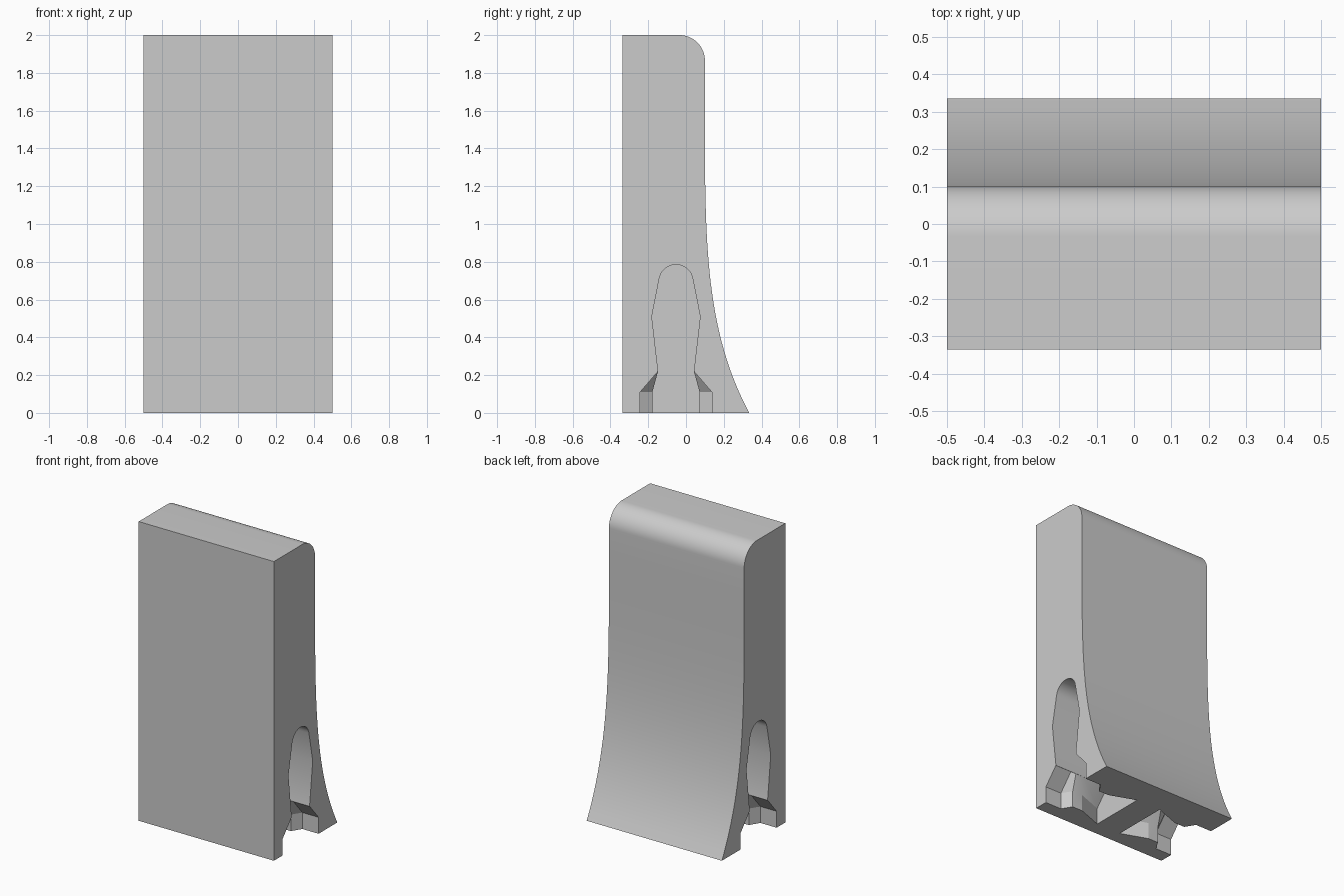
import bpy, bmesh, math

cube = bpy.data.objects.get("Cube")
if cube:
    bpy.data.objects.remove(cube, do_unlink=True)

grey = bpy.data.materials.new("light_grey")
grey.use_nodes = True
grey.diffuse_color = (0.6, 0.6, 0.6, 1)
grey.node_tree.nodes["Principled BSDF"].inputs["Base Color"].default_value = (0.6, 0.6, 0.6, 1)


def loft(name, rings):
    """Closed solid through rings of equal point count."""
    bm = bmesh.new()
    loops = [[bm.verts.new(p) for p in ring] for ring in rings]
    bm.faces.new(loops[0])
    bm.faces.new(loops[-1])
    n = len(loops[0])
    for a, b in zip(loops, loops[1:]):
        for i in range(n):
            j = (i + 1) % n
            bm.faces.new((a[i], a[j], b[j], b[i]))
    bmesh.ops.recalc_face_normals(bm, faces=bm.faces)
    mesh = bpy.data.meshes.new(name)
    bm.to_mesh(mesh)
    bm.free()
    mesh.materials.append(grey)
    obj = bpy.data.objects.new(name, mesh)
    bpy.context.collection.objects.link(obj)
    return obj


def extrude_x(name, outline, x0, x1):
    return loft(name, [[(x, y, z) for y, z in outline] for x in (x0, x1)])


# Block: flat front, rounded top back edge, concave flared foot
FRONT, BACK, TOP, R = -0.335, 0.1, 2.0, 0.135
outline = [(FRONT, 0), (FRONT, TOP)]
for i in range(17):
    a = math.pi / 2 * (1 - i / 16)
    outline.append((BACK - R + R * math.cos(a), TOP - R + R * math.sin(a)))
for i in range(33):
    t = i / 32
    outline.append((BACK + 0.235 * t ** 3.9, 1.7 * (1 - t)))
block = extrude_x("wall_block", outline, -0.5, 0.5)

# Cavity dimensions shared by both ends
MID, INNER, OUTER = -0.053, 0.09, 0.55

# Tall slot with a round head
half = [(0.09, 0.2), (0.095, 0.225), (0.128, 0.51)]
half += [(0.09 * math.cos(a), 0.695 + 0.09 * math.sin(a))
         for a in (math.radians(10 * k) for k in range(1, 10))]
slot = [(MID + w, z) for w, z in half] + [(MID - w, z) for w, z in half[-2::-1]]

# Clip socket in plan: wide mouth, narrow throat, flared inner end
plan = [(OUTER, 0.19), (0.38, 0.19), (0.34, 0.125), (0.265, 0.125), (INNER, 0.19)]


def socket_ring(side, z, width=None):
    right = [(x, width or w) for x, w in plan]
    pts = right + [(x, -w) for x, w in reversed(right)]
    return [(side * x, MID + w, z) for x, w in pts]


cutters = []
for side, label in ((1, "left"), (-1, "right")):
    cutters.append(loft(label + "_socket_cutter", [
        socket_ring(side, -0.05), socket_ring(side, 0.11), socket_ring(side, 0.22, 0.095)]))
    cutters.append(extrude_x(label + "_slot_cutter", slot, side * INNER, side * OUTER))

# Cut the cavities
bpy.ops.object.select_all(action='DESELECT')
block.select_set(True)
bpy.context.view_layer.objects.active = block
for cutter in cutters:
    cutter.hide_render = True
    mod = block.modifiers.new(cutter.name, 'BOOLEAN')
    mod.operation = 'DIFFERENCE'
    mod.solver = 'EXACT'
    mod.object = cutter
    bpy.ops.object.modifier_apply(modifier=mod.name)
for cutter in cutters:
    bpy.data.objects.remove(cutter, do_unlink=True)

bpy.ops.object.shade_smooth_by_angle(angle=math.radians(20))
